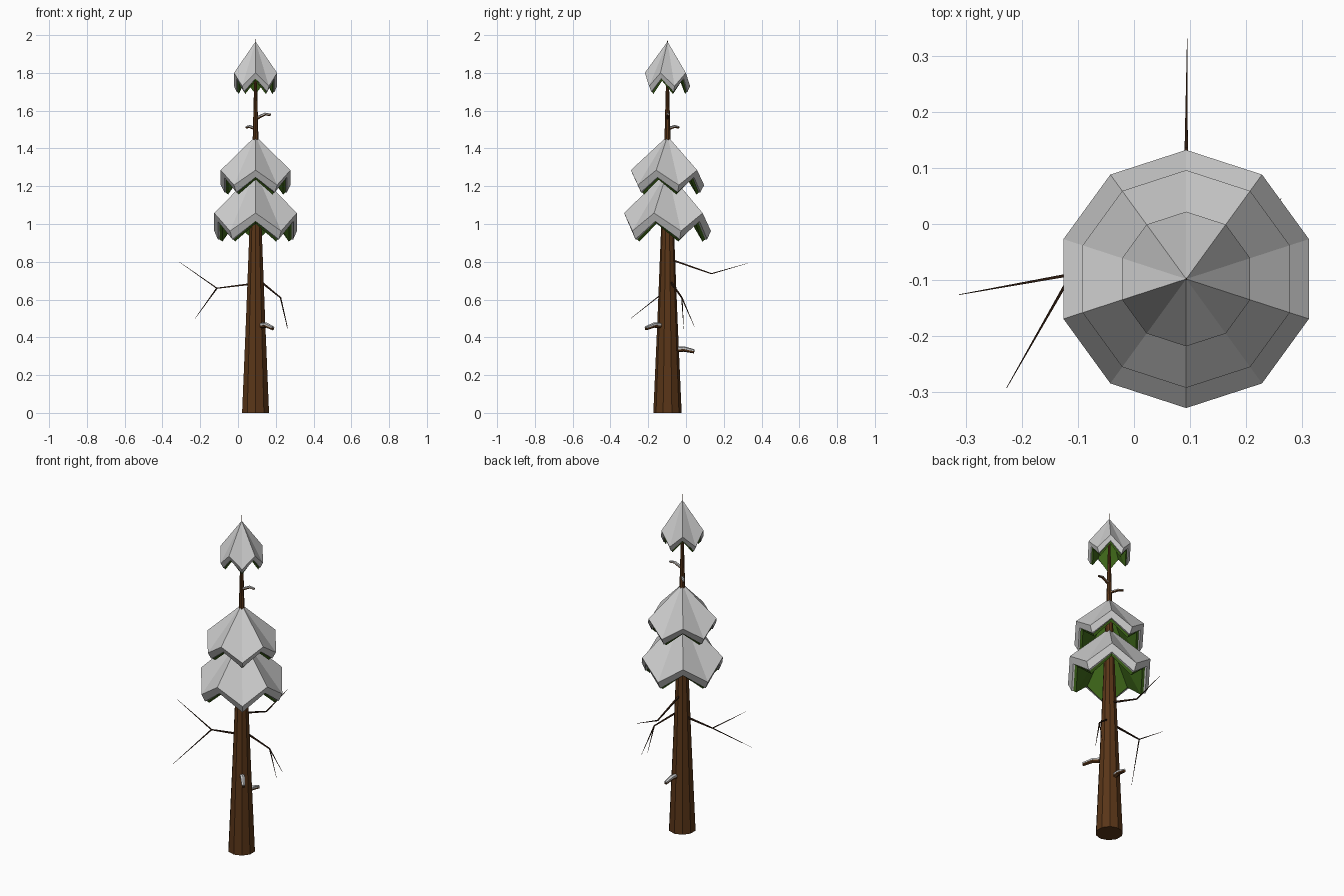
import bpy
from math import sin, cos, pi
from mathutils import Vector

if "Cube" in bpy.data.objects:
    bpy.data.objects.remove(bpy.data.objects["Cube"])

CX, CY, N = 0.093, -0.098, 10


def material(name, col):
    m = bpy.data.materials.new(name)
    m.diffuse_color = (*col, 1)
    m.use_nodes = True
    m.node_tree.nodes["Principled BSDF"].inputs["Base Color"].default_value = m.diffuse_color
    return m


bark = material("bark", (0.10, 0.036, 0.009))
dark_bark = material("dark_bark", (0.035, 0.014, 0.006))
green = material("needles", (0.05, 0.14, 0.01))


def loft(name, rings, mat=None, cap_start=False, cap_end=False):
    """Skin a list of equal-length rings of points."""
    n = len(rings[0])
    verts = [p for r in rings for p in r]
    faces = [(i * n + k, i * n + (k + 1) % n, (i + 1) * n + (k + 1) % n, (i + 1) * n + k)
             for i in range(len(rings) - 1) for k in range(n)]
    if cap_start:
        faces.append(tuple(reversed(range(n))))
    if cap_end:
        faces.append(tuple(range(len(verts) - n, len(verts))))
    me = bpy.data.meshes.new(name)
    me.from_pydata(verts, [], faces)
    ob = bpy.data.objects.new(name, me)
    bpy.context.collection.objects.link(ob)
    if mat:
        me.materials.append(mat)
    return ob


def star_ring(r, z_high, z_low):
    """Ten-sided ring around the trunk, alternating high and low corners."""
    return [(CX + r * cos(a), CY + r * sin(a), z_low if k % 2 else z_high)
            for k in range(N) for a in [-pi / 2 + 2 * pi * k / N]]


def tube(name, path, sizes, mat=None, sides=4):
    """Tapered tube; sizes are (half width, half height) at each path point."""
    pts = [Vector(p) for p in path]
    rings = []
    for i, (p, (w, h)) in enumerate(zip(pts, sizes)):
        d = (pts[min(i + 1, len(pts) - 1)] - pts[max(i - 1, 0)]).normalized()
        s = d.cross(Vector((0, 0, 1))).normalized()
        u = s.cross(d)
        rings.append([p + s * w * cos(a) - u * h * sin(a)
                      for a in [2 * pi * (k + 0.5) / sides for k in range(sides)]][::-1])
    return loft(name, rings, mat, True, True)


# Tapered trunk with a thin tip
profile = [(0, 0.075), (0.5, 0.053), (1, 0.033), (1.45, 0.016), (1.75, 0.008), (2, 0.0004)]
loft("trunk", [star_ring(r, z, z) for z, r in profile], bark, True, True)

# Foliage tiers: snow cap with folded hem, green cone beneath
tiers = [  # apex z, radius, high corner z, low corner z, hem radius, hem drop
    (1.28, 0.23, 1.058, 0.963, 0.210, 0.044),
    (1.465, 0.194, 1.285, 1.206, 0.174, 0.038),
    (1.965, 0.12, 1.80, 1.73, 0.106, 0.030)]
for i, (top, r, zh, zl, rh, drop) in enumerate(tiers):
    t = 0.88  # needle rim sits just inside the hem
    loft(f"snow_cap_{i + 1}", [star_ring(rh * 0.93, zh - drop, zl - drop),
                               star_ring(rh, zh - drop, zl - drop),
                               star_ring(r, zh, zl),
                               star_ring(0.0005, top, top)])
    loft(f"needles_{i + 1}", [star_ring(rh * t, zh - drop - 0.012, zl - drop - 0.012),
                              star_ring(rh * 0.95, zh - drop - 0.001, zl - drop - 0.001)], green)
    loft(f"needle_underside_{i + 1}", [star_ring(0.006, top - drop - 0.02, top - drop - 0.02),
                                       star_ring(rh * t, zh - drop - 0.012, zl - drop - 0.012)], green)

# Broken branch stubs carrying snow: direction, start / bend / end height, half thickness
stubs = [((0.092, -0.115), 0.458, 0.462, 0.444, 0.014),
         ((0.012, 0.141), 0.330, 0.335, 0.322, 0.014),
         ((0.080, 0.005), 1.560, 1.580, 1.576, 0.008),
         ((-0.050, 0.060), 1.505, 1.514, 1.510, 0.008)]
for i, ((dx, dy), z0, z1, z2, h) in enumerate(stubs):
    path = [(CX + dx * f, CY + dy * f, z) for f, z in ((0.1, z0), (0.62, z1), (1, z2))]
    tube(f"stub_{i + 1}", path, [(h, h), (h * 0.85, h * 0.8), (h * 0.6, h * 0.5)], bark, 6)
    snow = [(x, y, z + h * 0.55) for x, y, z in path]
    tube(f"stub_snow_{i + 1}", snow, [(h, h * 0.7), (h * 0.95, h * 0.7), (h * 0.7, h * 0.5)], None, 6)

# Bare twigs: root, bend, tips
twigs = [((0.09, -0.09, 0.685), (-0.112, -0.09, 0.66),
          [(-0.312, -0.126, 0.80), (-0.227, -0.292, 0.50)]),
         ((0.09, -0.10, 0.72), (0.225, -0.022, 0.61),
          [(0.262, 0.045, 0.455), (0.262, -0.012, 0.445)]),
         ((0.091, -0.09, 0.815), (0.093, 0.135, 0.737), [(0.095, 0.33, 0.793)])]
for i, (root, bend, tips) in enumerate(twigs):
    tube(f"twig_{i + 1}", [root, bend], [(0.007, 0.007), (0.004, 0.004)], dark_bark)
    for j, tip in enumerate(tips):
        tube(f"twig_{i + 1}_tip_{j + 1}", [bend, tip], [(0.004, 0.004), (0.0008, 0.0008)], dark_bark)
